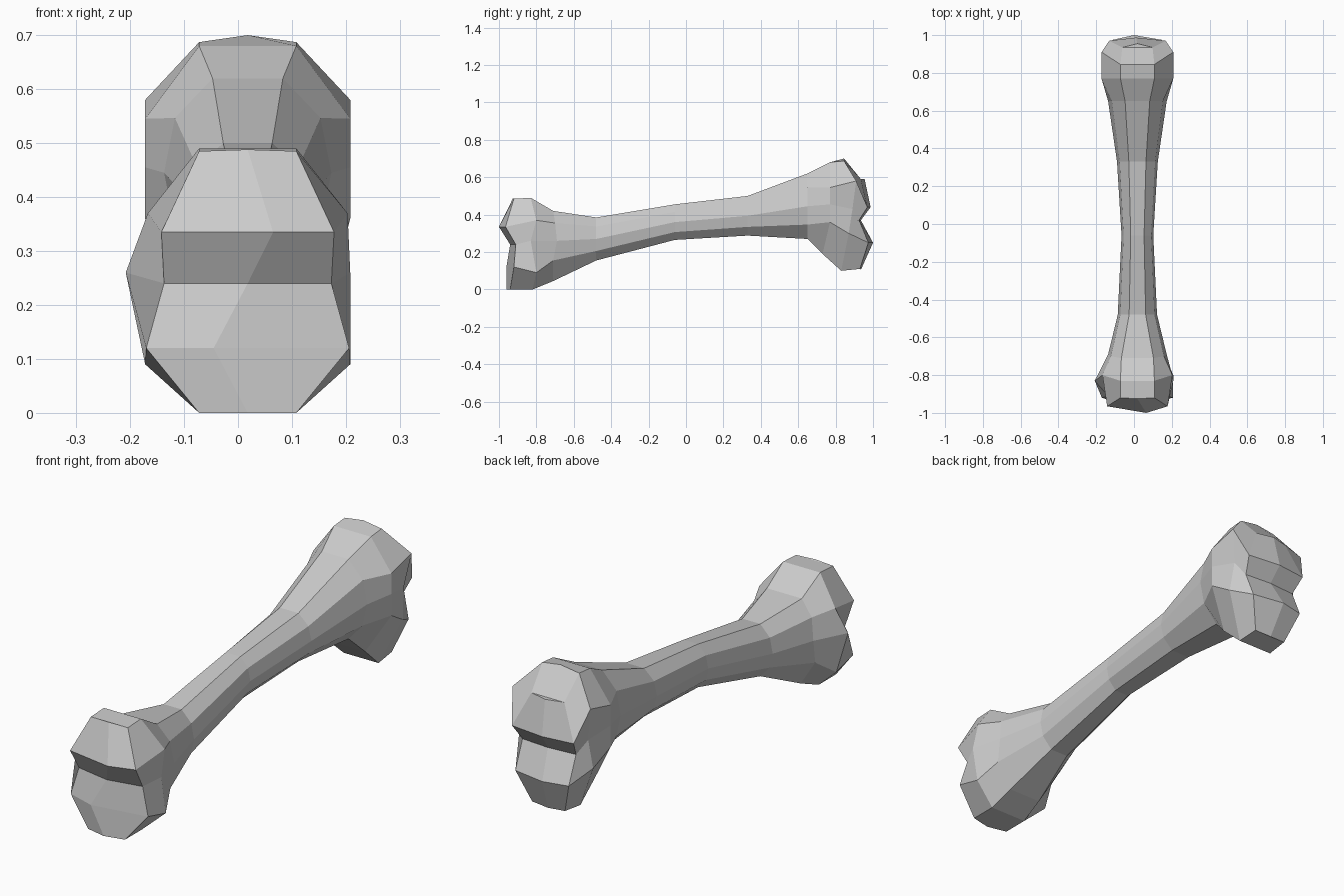
import bpy, bmesh

if "Cube" in bpy.data.objects:
    bpy.data.objects.remove(bpy.data.objects["Cube"])

CX = 0.018  # middle line of the bone

# Each station is half a ring, top to bottom: (half width, y, z)
front_end = [
    [(.09, -.92, .485), (.16, -.965, .335), (.155, -.91, .24), (.188, -.92, .12), (.09, -.94, 0)],
    [(.09, -.83, .49), (.185, -.80, .37), (.19, -.83, .26), (.19, -.80, .09), (.09, -.82, 0)],
    [(.085, -.71, .42), (.14, -.70, .355), (.155, -.69, .26), (.15, -.71, .155), (.08, -.71, .045)],
]
back_end = [
    [(.09, .77, .68), (.19, .77, .545), (.19, .77, .455), (.19, .77, .36), (.09, .73, .19)],
    [(.09, .845, .687), (.19, .91, .58), (.165, .89, .43), (.175, .87, .30), (.085, .83, .10)],
    [(.08, .935, .59), (.15, .97, .44), (.13, .925, .37), (.13, .975, .25), (.08, .93, .11)],
]
# Middle points of the two end caps: (x, y, z)
front_cap = [(.018, -.925, .488), (.065, -1, .335), (.018, -.94, .24), (-.045, -.96, .12), (.018, -.96, 0)]
back_cap = [(.018, .955, .59), (.01, .987, .44), (.018, .935, .37), (0, 1, .25), (.018, .935, .105)]


def shaft_ring(y, top, bottom, half):
    """Ten-sided shaft section."""
    fx, fz = (.42, .87, 1, .87, .42), (1, .79, .5, .22, 0)
    return [(half * a, y, bottom + (top - bottom) * b) for a, b in zip(fx, fz)]


shaft = [shaft_ring(*s) for s in [(-.48, .385, .155, .104), (-.06, .455, .265, .084),
                                  (.33, .50, .288, .108), (.65, .62, .27, .155)]]
stations = front_end + shaft + back_end

bm = bmesh.new()
rings = []
for st in stations:
    right = [bm.verts.new((CX + x, y, z)) for x, y, z in st]
    left = [bm.verts.new((CX - x, y, z)) for x, y, z in st]
    rings.append(right + left[::-1])
rings[1][7].co.x = -.208  # bulge on the left of the front knob

# Skin between neighbouring rings
for a, b in zip(rings, rings[1:]):
    for i in range(10):
        j = (i + 1) % 10
        bm.faces.new((a[i], a[j], b[j], b[i]))


def close_end(ring, middle):
    """Notched cap made of two strips meeting on a middle column."""
    mid = [bm.verts.new(p) for p in middle]
    for side in (ring[:5], ring[:4:-1]):
        for i in range(4):
            bm.faces.new((side[i], side[i + 1], mid[i + 1], mid[i]))
    bm.faces.new((ring[0], mid[0], ring[9]))
    bm.faces.new((ring[4], mid[4], ring[5]))


close_end(rings[0], front_cap)
close_end(rings[-1], back_cap)

# Crown ridge on top of the back knob
crown = bmesh.ops.subdivide_edges(
    bm, edges=[bm.edges.get((rings[-2][0], rings[-2][9]))], cuts=1)
for e in crown["geom_inner"]:
    if isinstance(e, bmesh.types.BMVert):
        e.co.z = .70

bmesh.ops.recalc_face_normals(bm, faces=bm.faces)
mesh = bpy.data.meshes.new("bone")
bm.to_mesh(mesh)
bm.free()
bpy.context.collection.objects.link(bpy.data.objects.new("bone", mesh))
